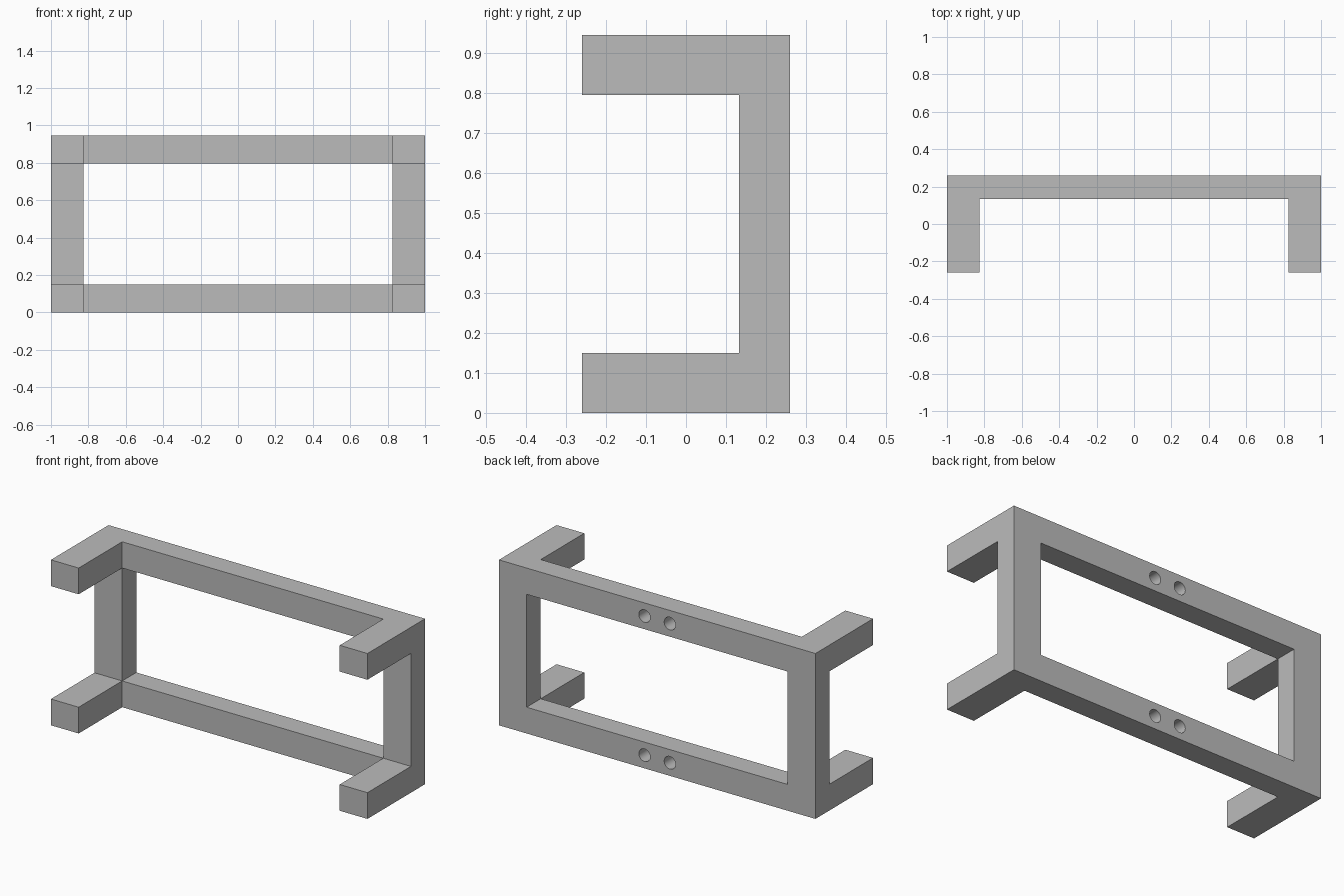
import bpy
import math

if "Cube" in bpy.data.objects:
    bpy.data.objects.remove(bpy.data.objects["Cube"], do_unlink=True)

HALF_W, HALF_D, HEIGHT = 1.0, 0.26, 0.945   # overall size
POST, RAIL, BACK_Y = 0.175, 0.15, 0.133     # post width, rail height, inner face of frame
OVER = 0.2                                  # cutter overshoot

grey = bpy.data.materials.new("plain grey")
grey.use_nodes = True
grey.diffuse_color = (0.5, 0.5, 0.5, 1)
grey.node_tree.nodes["Principled BSDF"].inputs["Base Color"].default_value = (0.5, 0.5, 0.5, 1)


def box(name, low, high):
    centre = [(a + b) / 2 for a, b in zip(low, high)]
    bpy.ops.mesh.primitive_cube_add(size=1, location=centre)
    ob = bpy.context.object
    ob.name = name
    ob.scale = [b - a for a, b in zip(low, high)]
    bpy.ops.object.transform_apply(location=True, rotation=True, scale=True)
    ob.data.materials.append(grey)
    return ob


def cut(target, cutter):
    bpy.context.view_layer.objects.active = target
    mod = target.modifiers.new("cut", 'BOOLEAN')
    mod.operation = 'DIFFERENCE'
    mod.solver = 'EXACT'
    mod.object = cutter
    bpy.ops.object.modifier_apply(modifier=mod.name)
    bpy.data.objects.remove(cutter, do_unlink=True)


# Solid block that becomes the frame with its four arms
frame = box("bracket_frame", (-HALF_W, -HALF_D, 0), (HALF_W, HALF_D, HEIGHT))
inner, low, high = HALF_W - POST, RAIL, HEIGHT - RAIL

# Window through the frame
cut(frame, box("window_cutter", (-inner, -HALF_D - OVER, low), (inner, HALF_D + OVER, high)))
# Gap between left and right arms
cut(frame, box("middle_cutter", (-inner, -HALF_D - OVER, -OVER), (inner, BACK_Y, HEIGHT + OVER)))
# Gap between upper and lower arms
cut(frame, box("side_cutter", (-HALF_W - OVER, -HALF_D - OVER, low), (HALF_W + OVER, BACK_Y, high)))

# Pairs of blind screw holes in the back of both rails
for z in (RAIL / 2, HEIGHT - RAIL / 2):
    for x in (-0.08, 0.08):
        bpy.ops.mesh.primitive_cylinder_add(vertices=32, radius=0.036, depth=0.2,
                                            location=(x, HALF_D, z),
                                            rotation=(math.pi / 2, 0, 0))
        hole = bpy.context.object
        hole.data.materials.append(grey)
        cut(frame, hole)

bpy.ops.object.select_all(action='DESELECT')
frame.select_set(True)
bpy.context.view_layer.objects.active = frame
bpy.ops.object.shade_smooth_by_angle(angle=math.radians(30))
